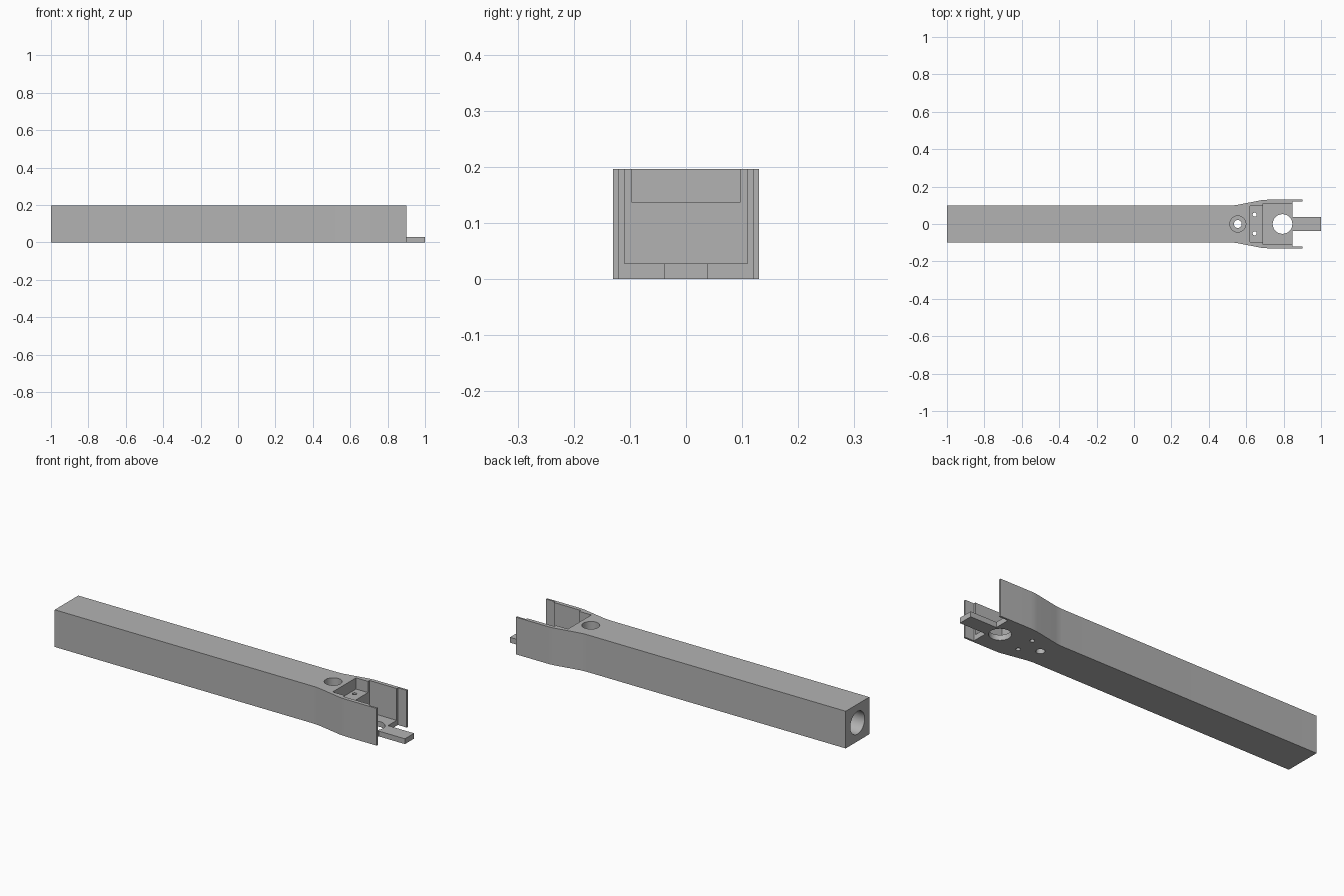
import bpy
import bmesh
import math
from mathutils import Matrix

cube = bpy.data.objects.get("Cube")
if cube:
    bpy.data.objects.remove(cube, do_unlink=True)

HEIGHT, FLOOR, STEP = 0.196, 0.028, 0.137
HALF, WIDE = 0.098, 0.13

grey = bpy.data.materials.new("plain grey")
grey.use_nodes = True
colour = (0.45, 0.45, 0.45, 1)
grey.diffuse_color = colour
grey.node_tree.nodes["Principled BSDF"].inputs["Base Color"].default_value = colour


def add_object(name, bm):
    bmesh.ops.recalc_face_normals(bm, faces=bm.faces)
    mesh = bpy.data.meshes.new(name)
    bm.to_mesh(mesh)
    bm.free()
    mesh.materials.append(grey)
    obj = bpy.data.objects.new(name, mesh)
    bpy.context.collection.objects.link(obj)
    return obj


def prism(name, outline, z0, z1):
    bm = bmesh.new()
    face = bm.faces.new([bm.verts.new((x, y, z0)) for x, y in outline])
    top = bmesh.ops.extrude_face_region(bm, geom=[face])["geom"]
    verts = [v for v in top if isinstance(v, bmesh.types.BMVert)]
    bmesh.ops.translate(bm, verts=verts, vec=(0, 0, z1 - z0))
    return add_object(name, bm)


def box(name, x0, x1, half, z0, z1):
    return prism(name, [(x0, -half), (x1, -half), (x1, half), (x0, half)], z0, z1)


def rod(name, centre, radius, length, along_x=False):
    bm = bmesh.new()
    turn = Matrix.Rotation(math.pi / 2, 4, 'Y') if along_x else Matrix()
    bmesh.ops.create_cone(bm, cap_ends=True, segments=48, radius1=radius, radius2=radius,
                          depth=length, matrix=Matrix.Translation(centre) @ turn)
    return add_object(name, bm)


def cut(target, cutter):
    cutter.hide_render = True
    mod = target.modifiers.new("cut", 'BOOLEAN')
    mod.operation, mod.solver, mod.object = 'DIFFERENCE', 'EXACT', cutter
    bpy.context.view_layer.objects.active = target
    bpy.ops.object.modifier_apply(modifier=mod.name)
    bpy.data.objects.remove(cutter, do_unlink=True)


# Square beam that flares softly into a fork
side = [(-1, HALF), (0.51, HALF), (0.53, HALF + 0.001), (0.55, 0.102),
        (0.68, 0.127), (0.70, 0.1293), (0.72, WIDE), (0.90, WIDE)]
outline = [(x, -y) for x, y in side] + side[::-1]
beam = prism("beam", outline, 0, HEIGHT)

# Pockets: shallow step, deep bay and the open gap between the fork cheeks
cut(beam, box("step_cutter", 0.62, 0.72, 0.097, STEP, 0.3))
cut(beam, box("bay_cutter", 0.69, 0.87, 0.11, FLOOR, 0.3))
cut(beam, box("gap_cutter", 0.848, 1, 0.12, -0.1, 0.3))

# Holes: counterbored pivot, large floor hole, two screw holes, end socket
cut(beam, rod("counterbore_cutter", (0.555, 0, 0.18), 0.043, 0.3))
cut(beam, rod("pivot_cutter", (0.555, 0, 0), 0.021, 0.4))
cut(beam, rod("floor_hole_cutter", (0.794, 0, 0), 0.0525, 0.2))
for y in (-0.05, 0.05):
    cut(beam, rod("screw_cutter", (0.645, y, 0.1), 0.011, 0.4))
cut(beam, rod("socket_cutter", (-0.5, 0, HEIGHT / 2), 0.06, 1.6, along_x=True))

# Flat tongue beyond the bay floor
tongue = box("tongue", 0.848, 1, 0.038, 0, FLOOR)

bpy.ops.object.select_all(action='DESELECT')
beam.select_set(True)
bpy.context.view_layer.objects.active = beam
bpy.ops.object.shade_smooth_by_angle(angle=math.radians(30))
